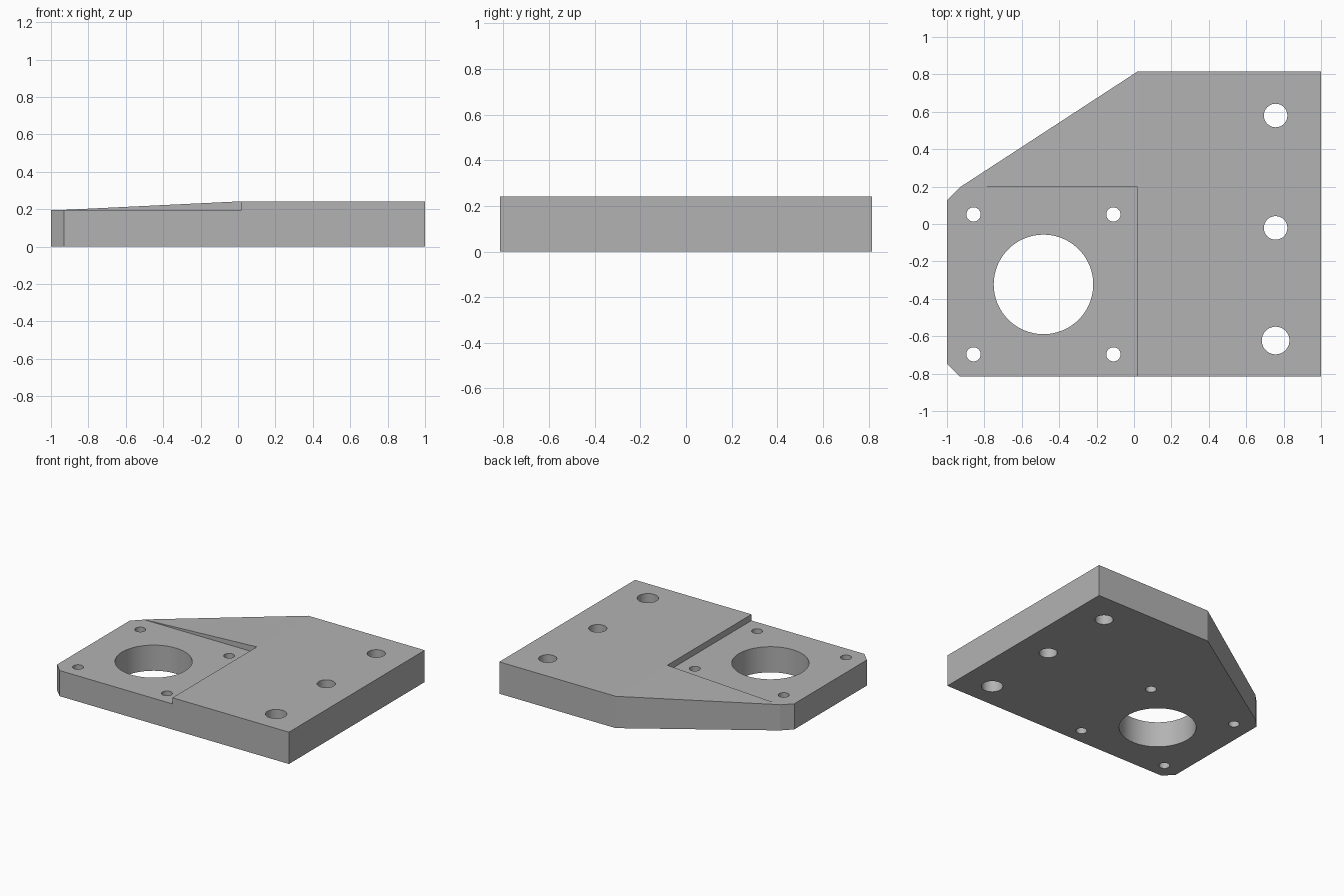
import bpy
import bmesh
import math
from mathutils import Vector

cube = bpy.data.objects.get("Cube")
if cube:
    bpy.data.objects.remove(cube, do_unlink=True)

TOP, FLOOR = 0.242, 0.195      # full thickness, recessed thickness
STEP_X, STEP_Y = 0.02, 0.197   # inner corner of the recess
EDGE_Y, CHAMFER = 0.816, 0.07

grey = bpy.data.materials.new("plain_grey")
grey.use_nodes = True
grey.diffuse_color = (0.45, 0.45, 0.45, 1)
grey.node_tree.nodes["Principled BSDF"].inputs["Base Color"].default_value = grey.diffuse_color


def prism(bm, points, along):
    """Extrude a closed outline along a vector."""
    face = bm.faces.new([bm.verts.new(p) for p in points])
    grown = bmesh.ops.extrude_face_region(bm, geom=[face])["geom"]
    verts = [g for g in grown if isinstance(g, bmesh.types.BMVert)]
    bmesh.ops.translate(bm, vec=Vector(along), verts=verts)


def finish(name, bm):
    bmesh.ops.recalc_face_normals(bm, faces=bm.faces)
    mesh = bpy.data.meshes.new(name)
    bm.to_mesh(mesh)
    bm.free()
    mesh.materials.append(grey)
    obj = bpy.data.objects.new(name, mesh)
    bpy.context.collection.objects.link(obj)
    return obj


# Plate outline with a long slanted corner and two small chamfers
bm = bmesh.new()
outline = [(-1 + CHAMFER, -EDGE_Y), (1, -EDGE_Y), (1, EDGE_Y), (STEP_X, EDGE_Y),
           (-1 + CHAMFER, STEP_Y), (-1, STEP_Y - CHAMFER), (-1, CHAMFER - EDGE_Y)]
prism(bm, [(x, y, 0) for x, y in outline], (0, 0, TOP))
plate = finish("mounting_plate", bm)

# Shallow ramp falling towards the right edge
bm = bmesh.new()
ramp = [(STEP_X, TOP), (-1 + CHAMFER, FLOOR + 0.001), (-1.2, FLOOR + 0.001),
        (-1.2, 0.5), (STEP_X, 0.5)]
prism(bm, [(x, -1, z) for x, z in ramp], (0, 2, 0))
ramp_cutter = finish("ramp_cutter", bm)

# Flat recess around the large bore
bm = bmesh.new()
recess = [(-1.2, -1), (STEP_X, -1), (STEP_X, STEP_Y), (-1.2, STEP_Y)]
prism(bm, [(x, y, FLOOR) for x, y in recess], (0, 0, 0.5))
recess_cutter = finish("recess_cutter", bm)

# Bore, four small screw holes around it, three mounting holes
BORE_X, BORE_Y, SPACING = -0.484, -0.323, 0.374
holes = [(BORE_X, BORE_Y, 0.266),
         (0.757, 0.58, 0.063), (0.757, -0.021, 0.063), (0.757, -0.623, 0.074)]
holes += [(BORE_X + sx * SPACING, BORE_Y + sy * SPACING, 0.038)
          for sx in (-1, 1) for sy in (-1, 1)]
bm = bmesh.new()
for x, y, radius in holes:
    sides = 96 if radius > 0.2 else 40
    turns = [2 * math.pi * i / sides for i in range(sides)]
    prism(bm, [(x + radius * math.cos(a), y + radius * math.sin(a), -0.2) for a in turns],
          (0, 0, 0.8))
hole_cutter = finish("hole_cutter", bm)

# Cut everything out of the plate
bpy.context.view_layer.objects.active = plate
plate.select_set(True)
for cutter in (ramp_cutter, recess_cutter, hole_cutter):
    mod = plate.modifiers.new(cutter.name, 'BOOLEAN')
    mod.operation = 'DIFFERENCE'
    mod.solver = 'EXACT'
    mod.object = cutter
    bpy.ops.object.modifier_apply(modifier=mod.name)
    bpy.data.objects.remove(cutter, do_unlink=True)

bpy.ops.object.shade_smooth_by_angle(angle=math.radians(20))
# Keep every planar face flat; only the hole walls stay smooth
for face in plate.data.polygons:
    c = face.center
    face.use_smooth = any(math.hypot(c.x - x, c.y - y) < r * 1.02 for x, y, r in holes)
